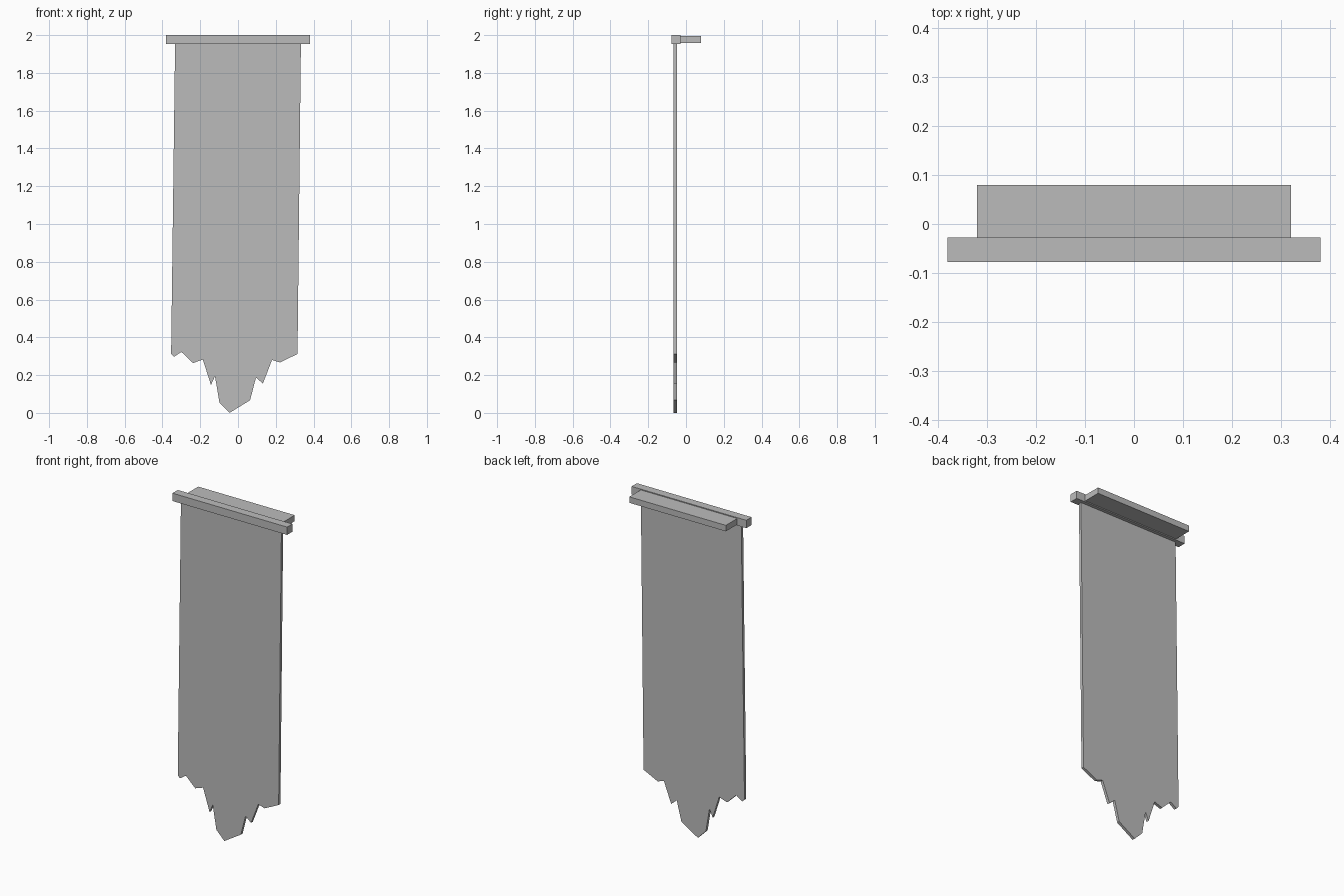
import bpy
import bmesh

cube = bpy.data.objects.get("Cube")
if cube:
    bpy.data.objects.remove(cube, do_unlink=True)

# One plain grey for the whole banner
grey = bpy.data.materials.new("plain_grey")
grey.use_nodes = True
colour = (0.5, 0.5, 0.5, 1)
grey.diffuse_color = colour
grey.node_tree.nodes["Principled BSDF"].inputs["Base Color"].default_value = colour


def extrude_outline(name, outline, y_front, y_back):
    """Flat-sided solid from an (x, z) outline, extruded along y."""
    mesh = bpy.data.meshes.new(name)
    bm = bmesh.new()
    face = bm.faces.new([bm.verts.new((x, y_front, z)) for x, z in outline])
    result = bmesh.ops.extrude_face_region(bm, geom=[face])
    moved = [v for v in result["geom"] if isinstance(v, bmesh.types.BMVert)]
    bmesh.ops.translate(bm, verts=moved, vec=(0, y_back - y_front, 0))
    bmesh.ops.recalc_face_normals(bm, faces=bm.faces)
    bm.to_mesh(mesh)
    bm.free()
    mesh.materials.append(grey)
    obj = bpy.data.objects.new(name, mesh)
    bpy.context.collection.objects.link(obj)
    return obj


def bar(name, half_width, y_front, y_back, bottom, top):
    outline = [(-half_width, bottom), (half_width, bottom),
               (half_width, top), (-half_width, top)]
    return extrude_outline(name, outline, y_front, y_back)


# Hanging rail and the wall bracket behind it
bar("hanging_rail", 0.38, -0.078, -0.028, 1.953, 2.0)
bar("wall_bracket", 0.32, -0.028, 0.08, 1.959, 1.995)

# Cloth with a torn lower edge, listed from right to left
torn_edge = [
    (0.315, 0.312), (0.222, 0.267), (0.18, 0.28), (0.132, 0.156),
    (0.095, 0.187), (0.064, 0.067), (-0.045, 0.0), (-0.098, 0.053),
    (-0.122, 0.195), (-0.143, 0.147), (-0.186, 0.282), (-0.238, 0.264),
    (-0.3, 0.323), (-0.339, 0.297), (-0.354, 0.312),
]
extrude_outline("torn_cloth", [(-0.333, 1.955), (0.333, 1.955)] + torn_edge,
                -0.065, -0.048)
